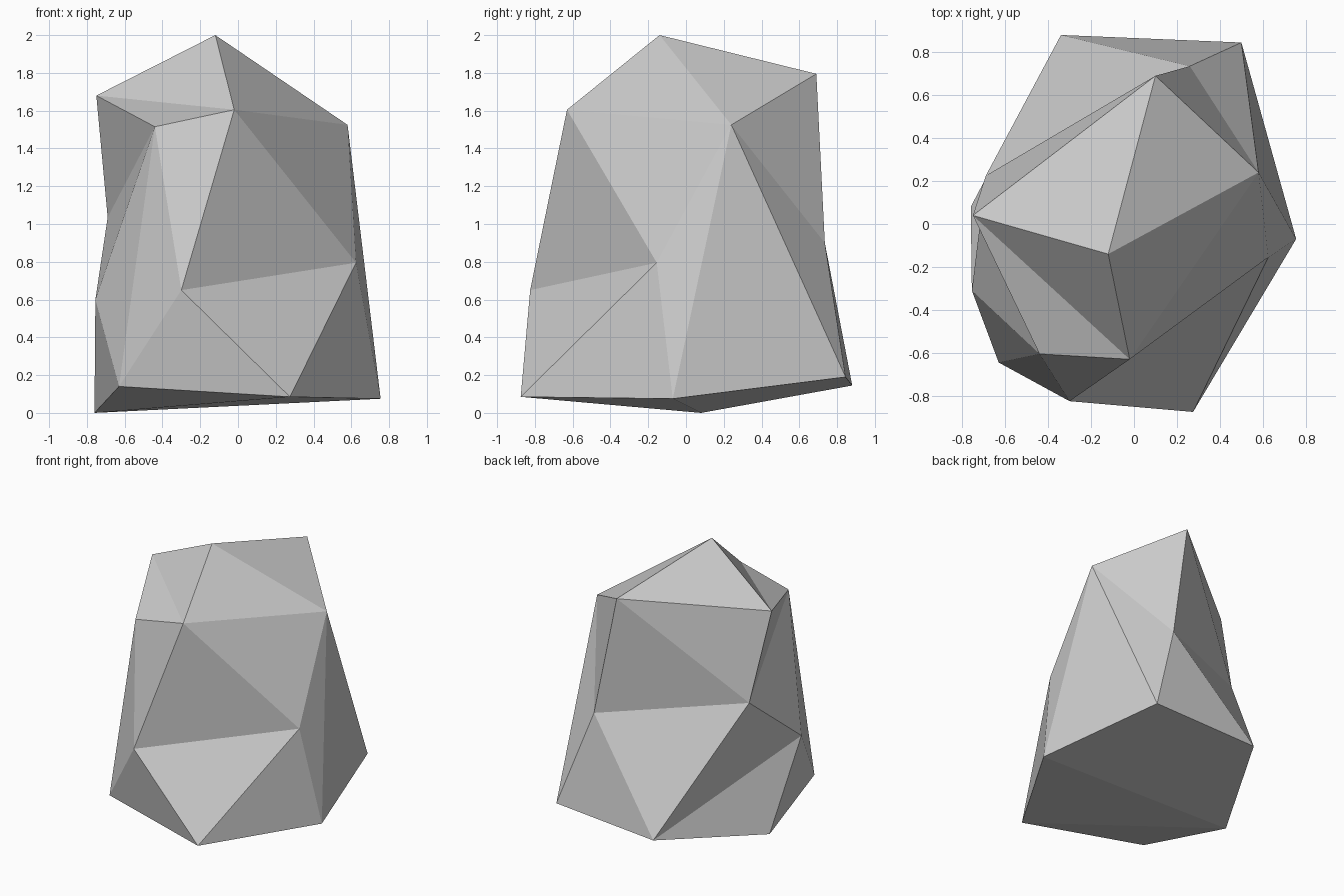
import bpy, bmesh

if "Cube" in bpy.data.objects:
    bpy.data.objects.remove(bpy.data.objects["Cube"])

bm = bmesh.new()

# Corner rings of the boulder, each listed counter-clockwise from the front left
def ring(points):
    return [bm.verts.new(p) for p in points]

base = ring([(-.63, -.645, .14), (.275, -.875, .085), (.755, -.07, .075),
             (.50, .845, .19), (-.34, .88, .145), (-.76, .08, 0)])
waist = ring([(-.30, -.825, .65), (.625, -.155, .795), (.26, .735, .90),
              (-.69, .225, 1.035), (-.755, -.31, .60)])
shoulder = ring([(-.44, -.605, 1.515), (-.02, -.63, 1.605), (.58, .24, 1.525),
                 (.10, .69, 1.795), (-.75, .04, 1.68)])
peak = bm.verts.new((-.12, -.14, 2))

def facet(*corners):
    if len(set(corners)) == 3:
        bm.faces.new(corners)

# Stitch two rings with triangles; L advances along the lower ring, U the upper
def stitch(lower, upper, steps):
    i = j = 0
    for step in steps:
        a, b = lower[i % len(lower)], upper[j % len(upper)]
        if step == "L":
            i += 1
            facet(a, lower[i % len(lower)], b)
        else:
            j += 1
            facet(a, upper[j % len(upper)], b)

# Sides: two shoulder corners dip down into the waist band
belt = [waist[0], waist[1], shoulder[2], waist[2], waist[3], waist[4], shoulder[0]]
stitch(base, belt, "LULULULUULLUU")
stitch(belt, shoulder, "ULULULLUULLL")

# Crown
crown = shoulder[1:]
for k in range(4):
    facet(crown[k], crown[(k + 1) % 4], peak)
facet(shoulder[0], shoulder[1], shoulder[4])

# Underside fan
for k in range(4):
    facet(base[5], base[k + 1], base[k])

bmesh.ops.recalc_face_normals(bm, faces=bm.faces[:])
mesh = bpy.data.meshes.new("boulder")
bm.to_mesh(mesh)
bm.free()
bpy.context.collection.objects.link(bpy.data.objects.new("boulder", mesh))
